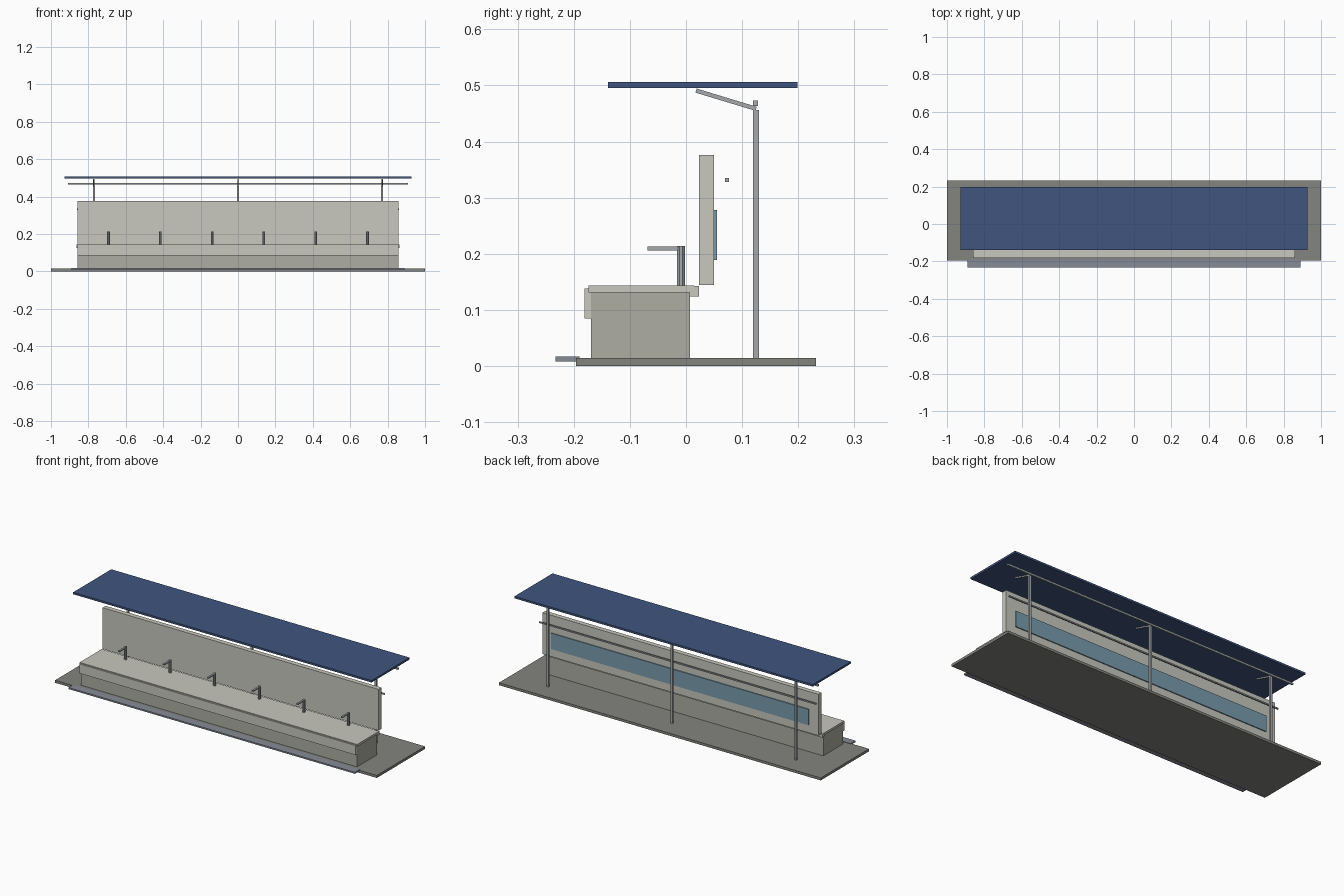
import bpy, bmesh, math
from mathutils import Matrix

if "Cube" in bpy.data.objects:
    bpy.data.objects.remove(bpy.data.objects["Cube"])


def material(name, rgb):
    m = bpy.data.materials.new(name)
    m.diffuse_color = (*rgb, 1)
    m.use_nodes = True
    m.node_tree.nodes["Principled BSDF"].inputs["Base Color"].default_value = m.diffuse_color
    return m


CONCRETE = material("concrete", (0.58, 0.58, 0.52))
PLINTH = material("dark_concrete", (0.42, 0.42, 0.37))
PAVING = material("paving", (0.23, 0.23, 0.21))
STRIP = material("strip_grey", (0.24, 0.26, 0.30))
STEEL = material("steel", (0.38, 0.40, 0.42))
BLUE = material("blue", (0.05, 0.09, 0.21))
GLASS = material("glass", (0.19, 0.33, 0.42))


def finish(name, bm, mat):
    me = bpy.data.meshes.new(name)
    bm.to_mesh(me)
    bm.free()
    me.materials.append(mat)
    ob = bpy.data.objects.new(name, me)
    bpy.context.collection.objects.link(ob)
    return ob


def box(name, x, y, z, mat):
    """Box from (min, max) pairs on each axis."""
    bm = bmesh.new()
    size = [b - a for a, b in (x, y, z)]
    mid = [(a + b) / 2 for a, b in (x, y, z)]
    bmesh.ops.create_cube(bm, size=1, matrix=Matrix.Translation(mid) @ Matrix.Diagonal((*size, 1)))
    return finish(name, bm, mat)


def wide(name, half, y, z, mat):
    return box(name, (-half, half), y, z, mat)


def tube(name, x, y, z0, z1, r, mat):
    """Upright octagonal post with flats facing the axes."""
    bm = bmesh.new()
    bmesh.ops.create_cone(bm, cap_ends=True, segments=8, radius1=r, radius2=r, depth=z1 - z0,
                          matrix=Matrix.Translation((x, y, (z0 + z1) / 2)) @ Matrix.Rotation(math.pi / 8, 4, 'Z'))
    return finish(name, bm, mat)


# Platform and front edge strip
wide("platform", 1.0, (-0.196, 0.232), (0, 0.014), PAVING)
wide("edge_strip", 0.89, (-0.233, -0.19), (0.008, 0.0165), STRIP)

# Bench
wide("bench_plinth", 0.858, (-0.169, 0.007), (0.005, 0.131), PLINTH)
wide("seat_slab", 0.862, (-0.174, 0.014), (0.131, 0.143), CONCRETE)
wide("seat_front_lip", 0.858, (-0.181, -0.168), (0.085, 0.138), CONCRETE)
wide("seat_back_ledge", 0.864, (0.006, 0.023), (0.124, 0.1425), CONCRETE)

# Back wall with rear glass panel and rail
wide("back_wall", 0.858, (0.023, 0.050), (0.144, 0.376), CONCRETE)
wide("rear_panel", 0.80, (0.048, 0.0555), (0.189, 0.278), GLASS)
wide("rear_rail", 0.86, (0.0695, 0.0765), (0.328, 0.335), STEEL)

# Armrests
for i in range(6):
    x = -0.692 + i * 0.2768
    tube(f"armrest_post_{i + 1}", x, -0.009, 0.142, 0.214, 0.0078, STEEL)
    box(f"armrest_bar_{i + 1}", (x - 0.005, x + 0.005), (-0.069, -0.009), (0.206, 0.213), STEEL)

# Canopy posts with sloping brackets
for i, x in enumerate((-0.77, 0, 0.77)):
    box(f"canopy_post_{i + 1}", (x - 0.006, x + 0.006), (0.119, 0.130), (0.01, 0.456), STEEL)
    dy, dz = -0.107, 0.0325
    bm = bmesh.new()
    bmesh.ops.create_cube(bm, size=1, matrix=Matrix.Translation((x, 0.0715, 0.4745))
                          @ Matrix.Rotation(math.atan2(-dz, -dy), 4, 'X')
                          @ Matrix.Diagonal((0.008, math.hypot(dy, dz), 0.0075, 1)))
    finish(f"canopy_bracket_{i + 1}", bm, STEEL)

# Canopy beam and roof
wide("canopy_beam", 0.91, (0.119, 0.128), (0.463, 0.473), STEEL)
wide("canopy_roof", 0.927, (-0.139, 0.199), (0.495, 0.506), BLUE)
